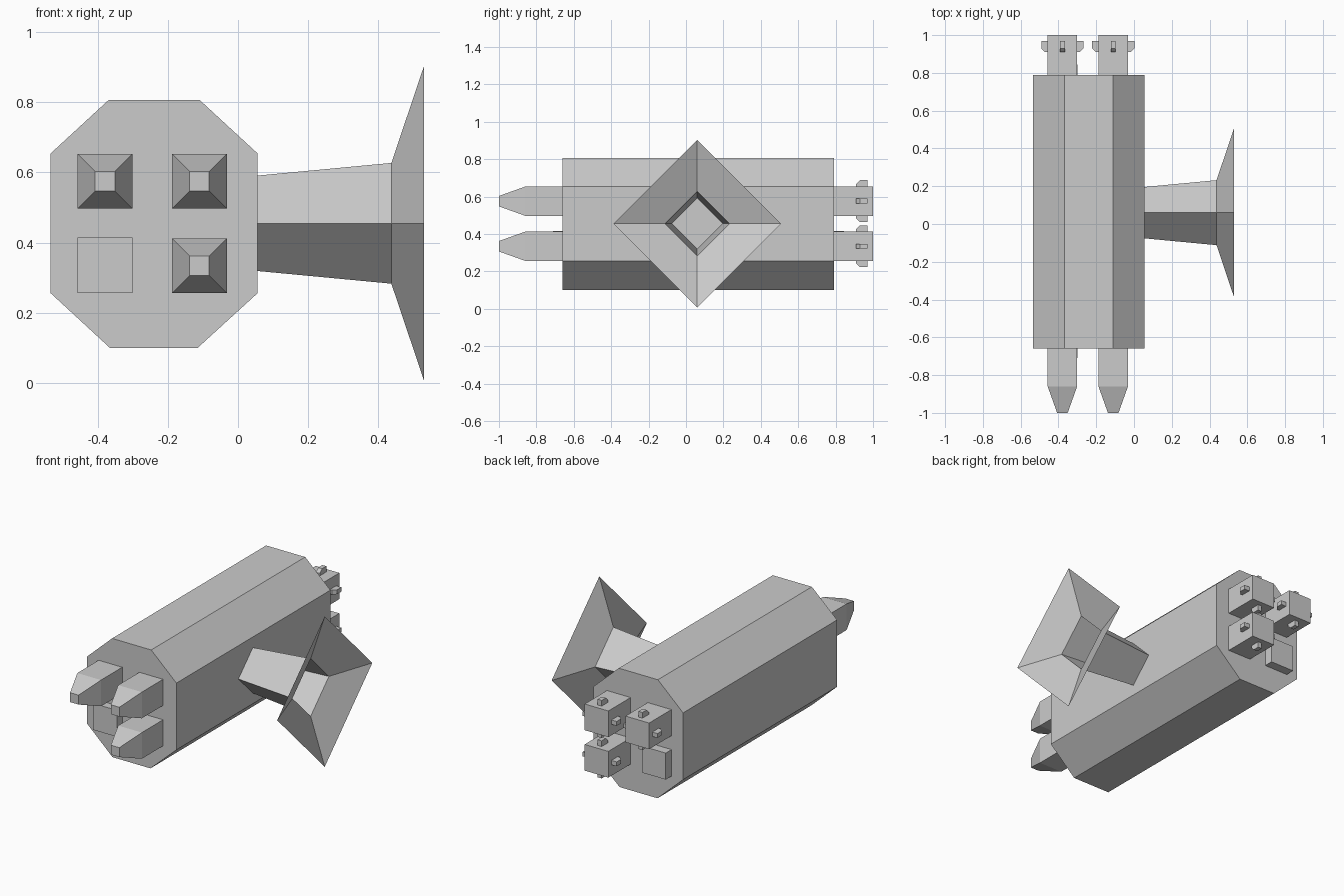
import bpy
from math import cos, sin, pi
from mathutils import Matrix, Vector

cube = bpy.data.objects.get("Cube")
if cube:
    bpy.data.objects.remove(cube, do_unlink=True)

grey = bpy.data.materials.new("plain grey")
grey.use_nodes = True
GREY = (0.6, 0.6, 0.6, 1)
grey.diffuse_color = GREY
grey.node_tree.nodes["Principled BSDF"].inputs["Base Color"].default_value = GREY


def loft(name, rings, caps=True):
    """Join rings of equal length into a flat-shaded object."""
    n = len(rings[0])
    verts = [p for ring in rings for p in ring]
    faces = []
    for k in range(len(rings) - 1):
        for i in range(n):
            a, b = k * n + i, k * n + (i + 1) % n
            faces.append((a, b, b + n, a + n))
    if caps:
        faces.append(tuple(reversed(range(n))))
        faces.append(tuple(range(len(verts) - n, len(verts))))
    mesh = bpy.data.meshes.new(name)
    mesh.from_pydata(verts, [], faces)
    mesh.materials.append(grey)
    obj = bpy.data.objects.new(name, mesh)
    bpy.context.collection.objects.link(obj)
    return obj


def square(cx, y, cz, r):
    """Square ring facing along y, counter-clockwise seen from the back."""
    return [(cx + sx * r, y, cz + sz * r)
            for sx, sz in ((-1, -1), (-1, 1), (1, 1), (1, -1))]


def diamond(x, r):
    """Square ring standing on a corner, facing along x."""
    return [(x, 0.06 + r * cos(i * pi / 2), 0.455 + r * sin(i * pi / 2))
            for i in range(4)]


# Eight-sided launcher housing
outline = [(-0.365, 0.1), (-0.534, 0.256), (-0.534, 0.654), (-0.368, 0.807),
           (-0.11, 0.807), (0.056, 0.654), (0.056, 0.256), (-0.115, 0.1)]
loft("housing", [[(x, y, z) for x, z in outline] for y in (-0.66, 0.79)])

# Side mount flaring into an open square dish
loft("side_mount", [diamond(0.056, 0.136), diamond(0.437, 0.172)], caps=False)
loft("flared_dish", [diamond(0.437, 0.172), diamond(0.53, 0.448)], caps=False)

# Chamfered tail fin profile: position along y, distance from missile axis
FIN = [(0.91, 0.07), (0.91, 0.092), (0.93, 0.112), (0.97, 0.112), (0.97, 0.07)]


def missile(name, cx, cz):
    loft(name + "_body", [square(cx, -1, cz, 0.028), square(cx, -0.86, cz, 0.078),
                          square(cx, 1, cz, 0.078)])
    for k in range(4):
        turn = Matrix.Rotation(k * pi / 2, 3, 'Y')
        rings = [[turn @ Vector((w, y, r)) + Vector((cx, 0, cz)) for y, r in FIN]
                 for w in (0.013, -0.013)]
        loft(f"{name}_fin_{k + 1}", list(reversed(rings)))


LEFT, RIGHT, UPPER, LOWER = -0.11, -0.379, 0.575, 0.334
missile("upper_left_missile", LEFT, UPPER)
missile("upper_right_missile", RIGHT, UPPER)
missile("lower_left_missile", LEFT, LOWER)

# Short plugged tube in the remaining slot
loft("plugged_tube", [square(RIGHT, y, LOWER + 0.002, 0.079) for y in (-0.71, 0.845)])
